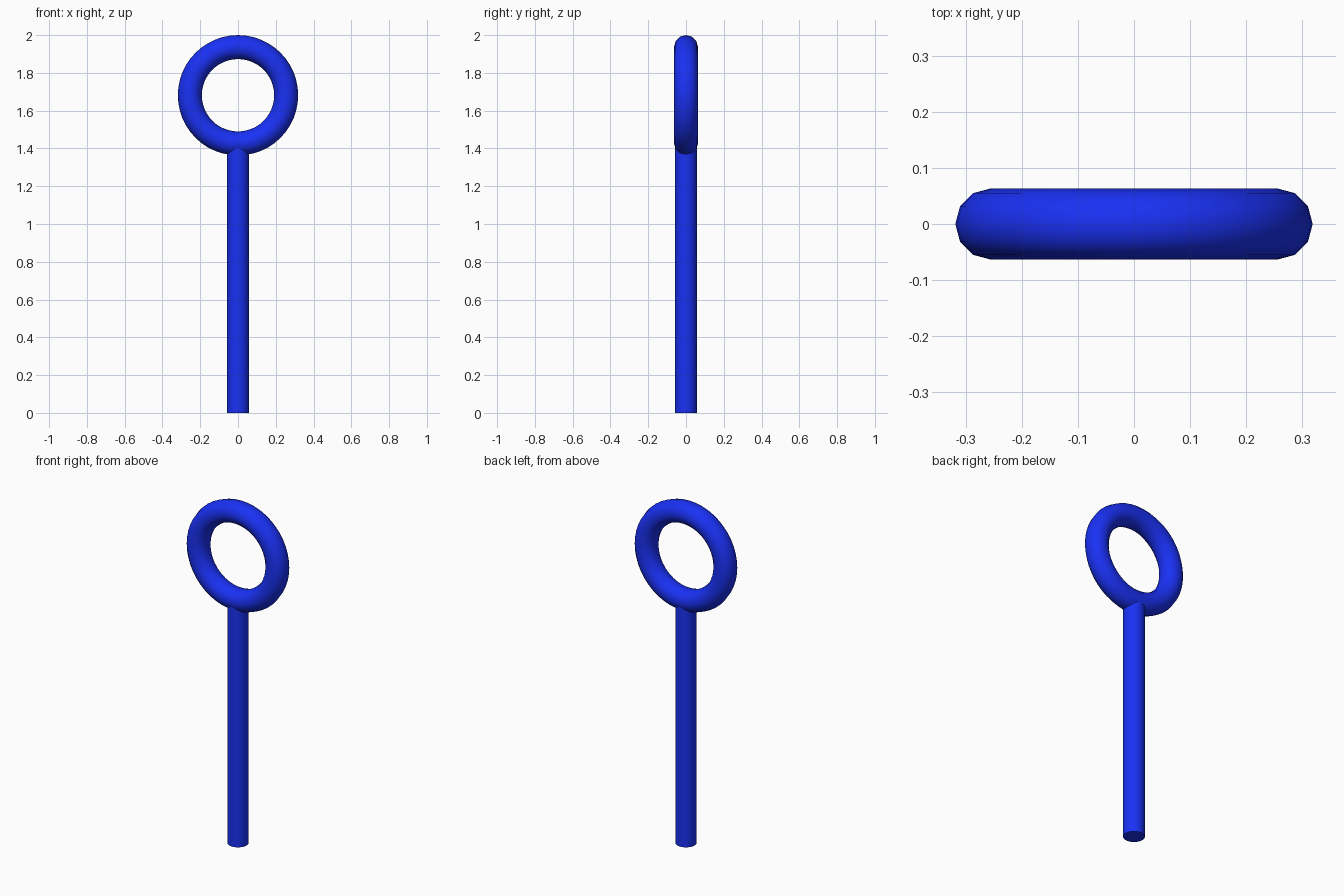
import bpy
import math

if "Cube" in bpy.data.objects:
    bpy.data.objects.remove(bpy.data.objects["Cube"])

blue = bpy.data.materials.new("blue")
blue.diffuse_color = (0.01, 0.03, 0.9, 1.0)
blue.use_nodes = True
blue.node_tree.nodes["Principled BSDF"].inputs["Base Color"].default_value = blue.diffuse_color


def finish(name):
    """Name, colour and smooth the active object."""
    obj = bpy.context.object
    obj.name = name
    obj.data.materials.append(blue)
    bpy.ops.object.shade_smooth_by_angle(angle=math.radians(40))


# Straight round shaft, its top sunk into the ring
shaft_height = 1.42
bpy.ops.mesh.primitive_cylinder_add(vertices=32, radius=0.057, depth=shaft_height,
                                    location=(0, 0, shaft_height / 2))
finish("shaft")

# Upright ring facing the front
bpy.ops.mesh.primitive_torus_add(major_radius=0.255, minor_radius=0.0635,
                                 major_segments=48, minor_segments=12,
                                 location=(0, 0, 1.6815),
                                 rotation=(math.pi / 2, 0, 0))
finish("ring")
